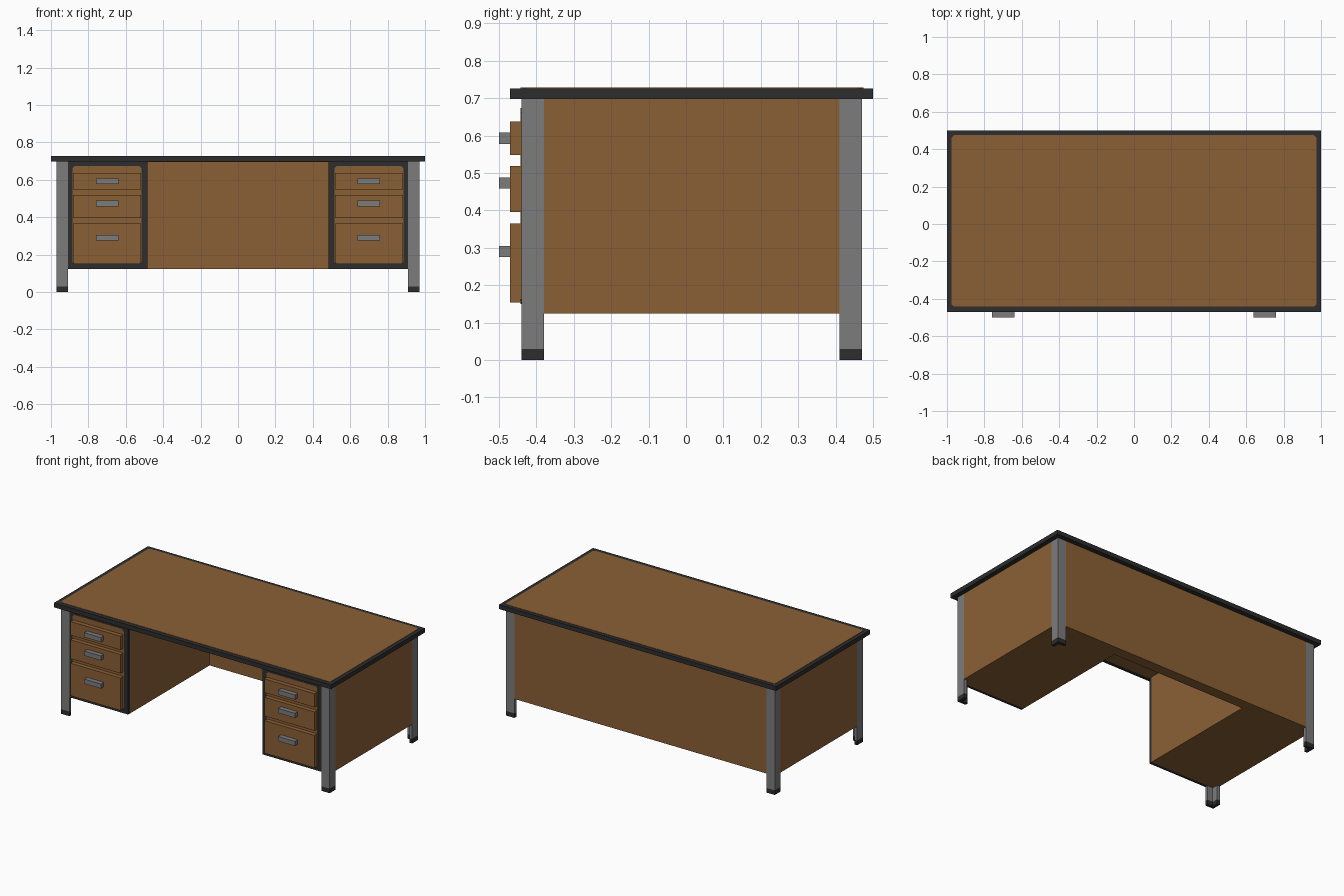
import bpy, bmesh

if "Cube" in bpy.data.objects:
    bpy.data.objects.remove(bpy.data.objects["Cube"], do_unlink=True)


def material(name, rgb):
    m = bpy.data.materials.new(name)
    m.use_nodes = True
    m.diffuse_color = (*rgb, 1)
    m.node_tree.nodes["Principled BSDF"].inputs["Base Color"].default_value = (*rgb, 1)
    return m


WOOD = material("brown wood", (0.258, 0.117, 0.036))
METAL = material("grey metal", (0.205, 0.200, 0.205))
DARK = material("dark trim", (0.026, 0.026, 0.026))


def prism(name, outline, lo, hi, mat, axis="z"):
    """Extrude an outline along z, or an (x, z) outline along y."""
    bm = bmesh.new()

    def place(u, v, w):
        return (u, v, w) if axis == "z" else (u, w, v)

    face = bm.faces.new([bm.verts.new(place(u, v, lo)) for u, v in outline])
    new = bmesh.ops.extrude_face_region(bm, geom=[face])["geom"]
    shift = place(0, 0, hi - lo)
    bmesh.ops.translate(bm, vec=shift, verts=[g for g in new if isinstance(g, bmesh.types.BMVert)])
    bmesh.ops.recalc_face_normals(bm, faces=bm.faces)
    mesh = bpy.data.meshes.new(name)
    bm.to_mesh(mesh)
    bm.free()
    mesh.materials.append(mat)
    ob = bpy.data.objects.new(name, mesh)
    bpy.context.collection.objects.link(ob)
    return ob


def rect(x0, x1, y0, y1):
    x0, x1 = sorted((x0, x1))
    return [(x0, y0), (x1, y0), (x1, y1), (x0, y1)]


def clipped(x0, x1, y0, y1, c):
    """Rectangle with cut corners."""
    x0, x1 = sorted((x0, x1))
    return [(x0 + c, y0), (x1 - c, y0), (x1, y0 + c), (x1, y1 - c),
            (x1 - c, y1), (x0 + c, y1), (x0, y1 - c), (x0, y0 + c)]


BASE, TOP = 0.124, 0.698

# Table top: dark slab with wood surfaces above and below
prism("table_top", rect(-1, 1, -0.47, 0.5), TOP, 0.726, DARK)
prism("top_surface", clipped(-0.975, 0.975, -0.442, 0.475, 0.012), 0.724, 0.728, WOOD)
prism("top_underside", rect(-0.485, 0.485, -0.44, 0.40), TOP - 0.003, TOP + 0.002, WOOD)

# Back panel between the rear legs
prism("back_panel", rect(-0.91, 0.91, 0.45, 0.47), BASE, TOP, WOOD)
prism("back_panel_core", rect(-0.486, 0.486, 0.40, 0.451), BASE, TOP, WOOD)

DRAWERS = {"top": (0.548, 0.637, 0.593), "middle": (0.395, 0.518, 0.473),
           "bottom": (0.153, 0.365, 0.290)}

for s, side in ((1, "left"), (-1, "right")):
    # Angle-section legs with dark feet
    for yo, d, end in ((-0.44, 1, "front"), (0.47, -1, "rear")):
        t, w, xo = 0.02, 0.06, 0.97
        ell = [(s * xo, yo), (s * (xo - w), yo), (s * (xo - w), yo + d * t),
               (s * (xo - t), yo + d * t), (s * (xo - t), yo + d * w), (s * xo, yo + d * w)]
        prism(f"{side}_{end}_leg", ell, 0.03, TOP, METAL)
        prism(f"{side}_{end}_foot", ell, 0, 0.03, DARK)

    # Drawer pedestal and outer side panel
    prism(f"{side}_pedestal", rect(s * 0.485, s * 0.95, -0.42, 0.45), BASE, TOP, WOOD)
    prism(f"{side}_side_panel", rect(s * 0.95, s * 0.97, -0.38, 0.41), BASE, TOP, WOOD)

    # Dark front frame with wood face
    prism(f"{side}_front_frame", rect(s * 0.485, s * 0.91, BASE, TOP), -0.44, -0.42, DARK, "y")
    prism(f"{side}_front_face", clipped(s * 0.515, s * 0.885, 0.15, 0.673, 0.012),
          -0.442, -0.436, WOOD, "y")

    # Drawers and handles
    for row, (z0, z1, zh) in DRAWERS.items():
        prism(f"{side}_{row}_drawer", rect(s * 0.519, s * 0.881, z0, z1), -0.47, -0.44, WOOD, "y")
        prism(f"{side}_{row}_handle", rect(s * 0.64, s * 0.76, zh - 0.015, zh + 0.015),
              -0.50, -0.468, METAL, "y")
